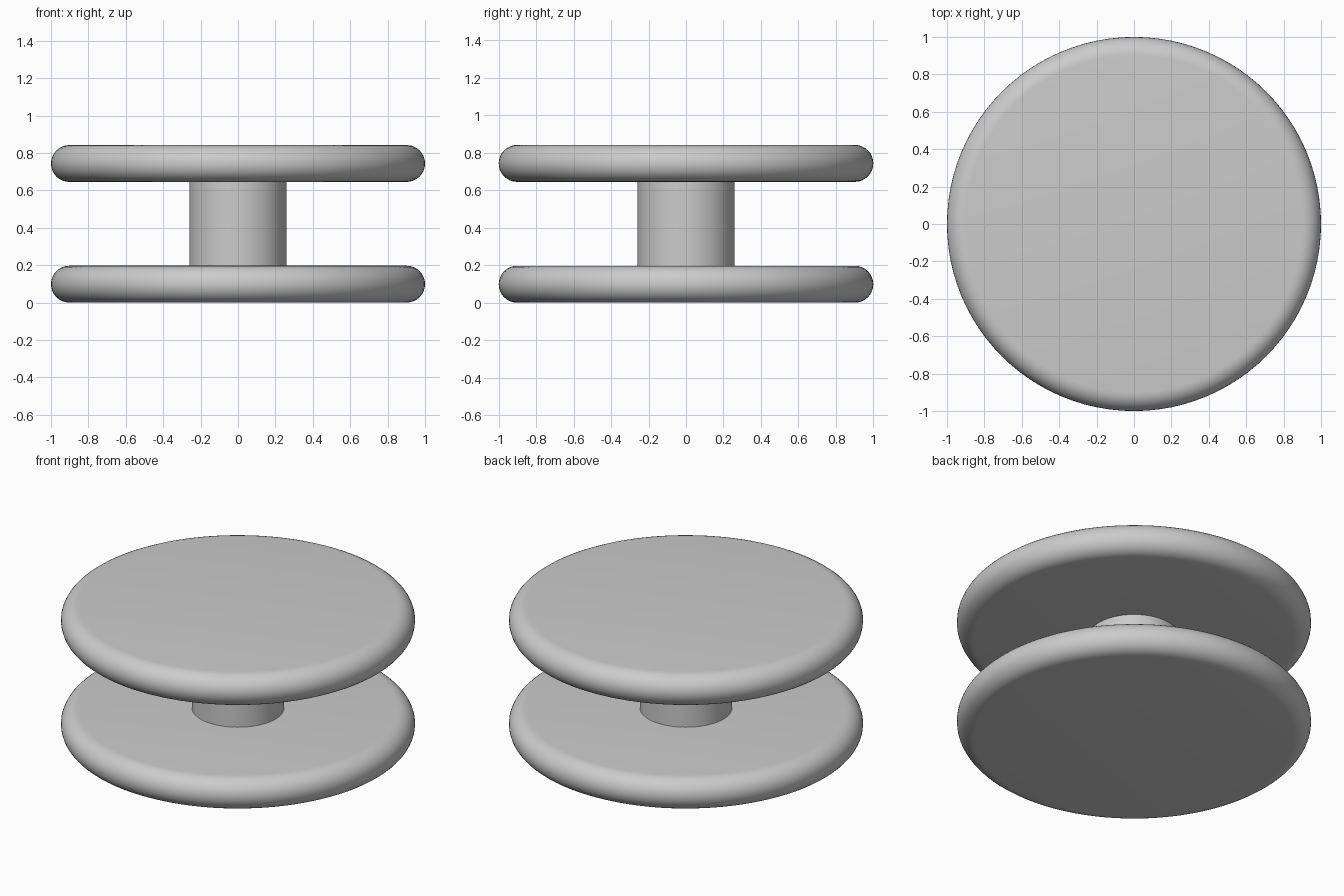
import bpy
import bmesh
import math

old = bpy.data.objects.get("Cube")
if old:
    bpy.data.objects.remove(old, do_unlink=True)

grey = bpy.data.materials.new("light grey")
grey.use_nodes = True
colour = (0.6, 0.6, 0.6, 1)
grey.diffuse_color = colour
grey.node_tree.nodes["Principled BSDF"].inputs["Base Color"].default_value = colour

SEGMENTS = 96
THICK = 0.197
HEIGHT = 0.842


def lathe(name, profile):
    """Spin a radius/height profile around z, capping its open ends."""
    bm = bmesh.new()
    rings = []
    for r, z in profile:
        angles = [2 * math.pi * i / SEGMENTS for i in range(SEGMENTS)]
        rings.append([bm.verts.new((r * math.cos(a), r * math.sin(a), z)) for a in angles])
    for low, high in zip(rings, rings[1:]):
        for i in range(SEGMENTS):
            j = (i + 1) % SEGMENTS
            bm.faces.new((low[i], low[j], high[j], high[i]))
    bm.faces.new(rings[0][::-1])
    bm.faces.new(rings[-1])
    mesh = bpy.data.meshes.new(name)
    bm.to_mesh(mesh)
    bm.free()
    mesh.materials.append(grey)
    obj = bpy.data.objects.new(name, mesh)
    bpy.context.collection.objects.link(obj)
    bpy.ops.object.select_all(action="DESELECT")
    obj.select_set(True)
    bpy.context.view_layer.objects.active = obj
    bpy.ops.object.shade_smooth_by_angle(angle=math.radians(35))
    return obj


# Flat discs with a fully rounded rim
def rounded_disc(name, base):
    half = THICK / 2
    steps = 16
    arc = [math.pi * (k / steps - 0.5) for k in range(steps + 1)]
    lathe(name, [(1 - half + half * math.cos(a), base + half + half * math.sin(a)) for a in arc])


rounded_disc("lower_disc", 0)
rounded_disc("upper_disc", HEIGHT - THICK)

# Central post between the discs
lathe("centre_post", [(0.26, THICK - 0.02), (0.26, HEIGHT - THICK + 0.02)])
